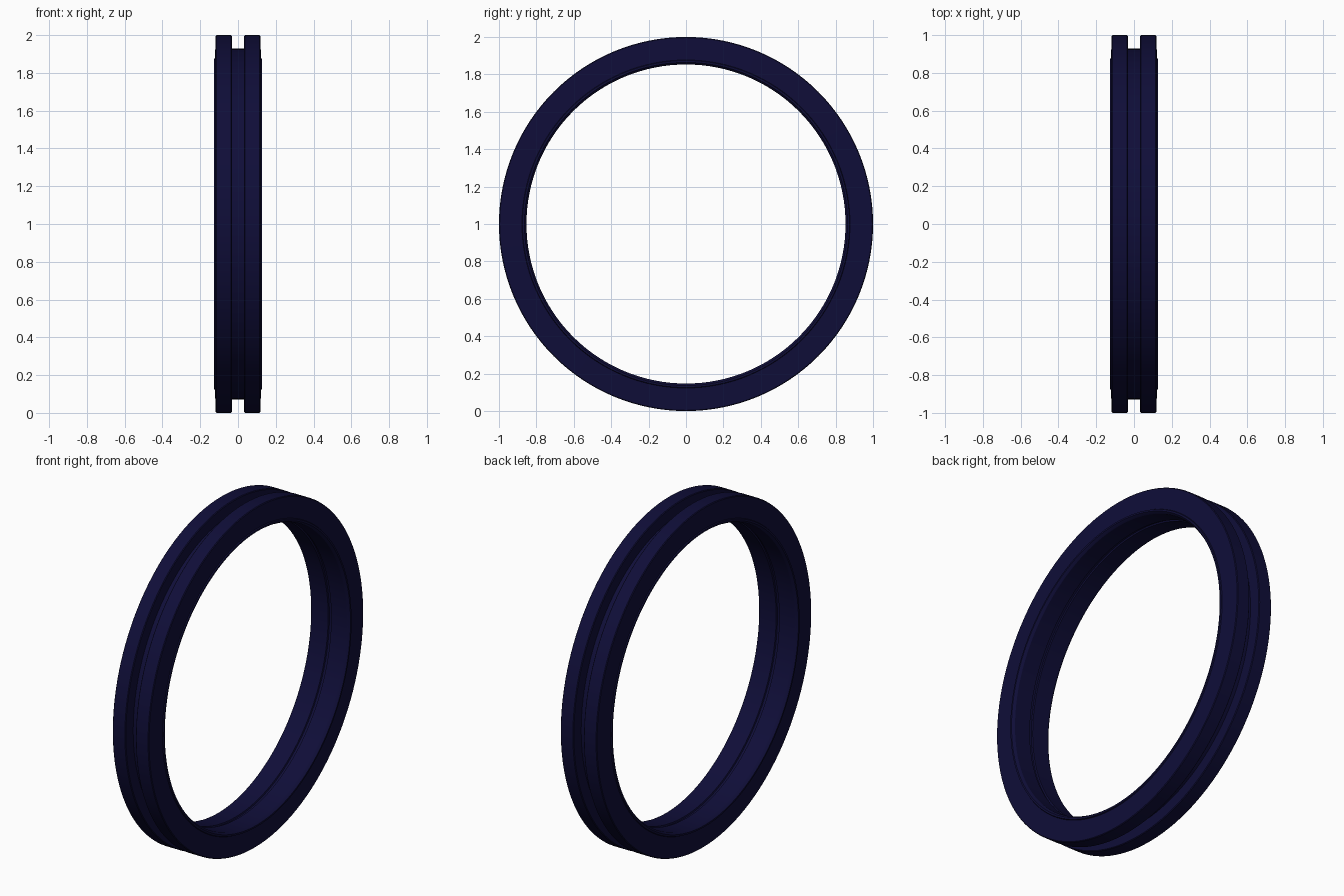
import bpy, bmesh, math

if "Cube" in bpy.data.objects:
    bpy.data.objects.remove(bpy.data.objects["Cube"])

SEGMENTS = 128

navy = bpy.data.materials.new("dark navy")
navy.diffuse_color = (0.0048, 0.0042, 0.04, 1.0)
navy.use_nodes = True
navy.node_tree.nodes["Principled BSDF"].inputs["Base Color"].default_value = navy.diffuse_color

# Half of the ring cross-section as (x, radius), from groove floor to bore
half = [
    (0.033, 0.928),                  # groove floor edge
    (0.033, 0.996), (0.037, 1.0),    # groove wall and rim
    (0.114, 1.0), (0.118, 0.996),    # outer rim
    (0.122, 0.877),                  # side wall
    (0.128, 0.874), (0.128, 0.864),  # raised inner lip
    (0.120, 0.857), (0.113, 0.853),  # lip bevel into the bore
    (0.010, 0.853), (0.007, 0.861),  # fine seam in the bore
]
profile = half + [(-x, r) for x, r in reversed(half)]

# Revolve the closed profile around the x axis
bm = bmesh.new()
rings = []
for i in range(SEGMENTS):
    a = 2 * math.pi * i / SEGMENTS
    rings.append([bm.verts.new((x, r * math.sin(a), 1 + r * math.cos(a)))
                  for x, r in profile])
n = len(profile)
for i in range(SEGMENTS):
    p, q = rings[i], rings[(i + 1) % SEGMENTS]
    for j in range(n):
        k = (j + 1) % n
        bm.faces.new((p[j], p[k], q[k], q[j]))
bmesh.ops.recalc_face_normals(bm, faces=bm.faces)

mesh = bpy.data.meshes.new("grooved_ring")
bm.to_mesh(mesh)
bm.free()
mesh.materials.append(navy)

# Grooved ring standing upright
ring = bpy.data.objects.new("grooved_ring", mesh)
bpy.context.collection.objects.link(ring)
bpy.context.view_layer.objects.active = ring
ring.select_set(True)
bpy.ops.object.shade_smooth_by_angle(angle=math.radians(25))
